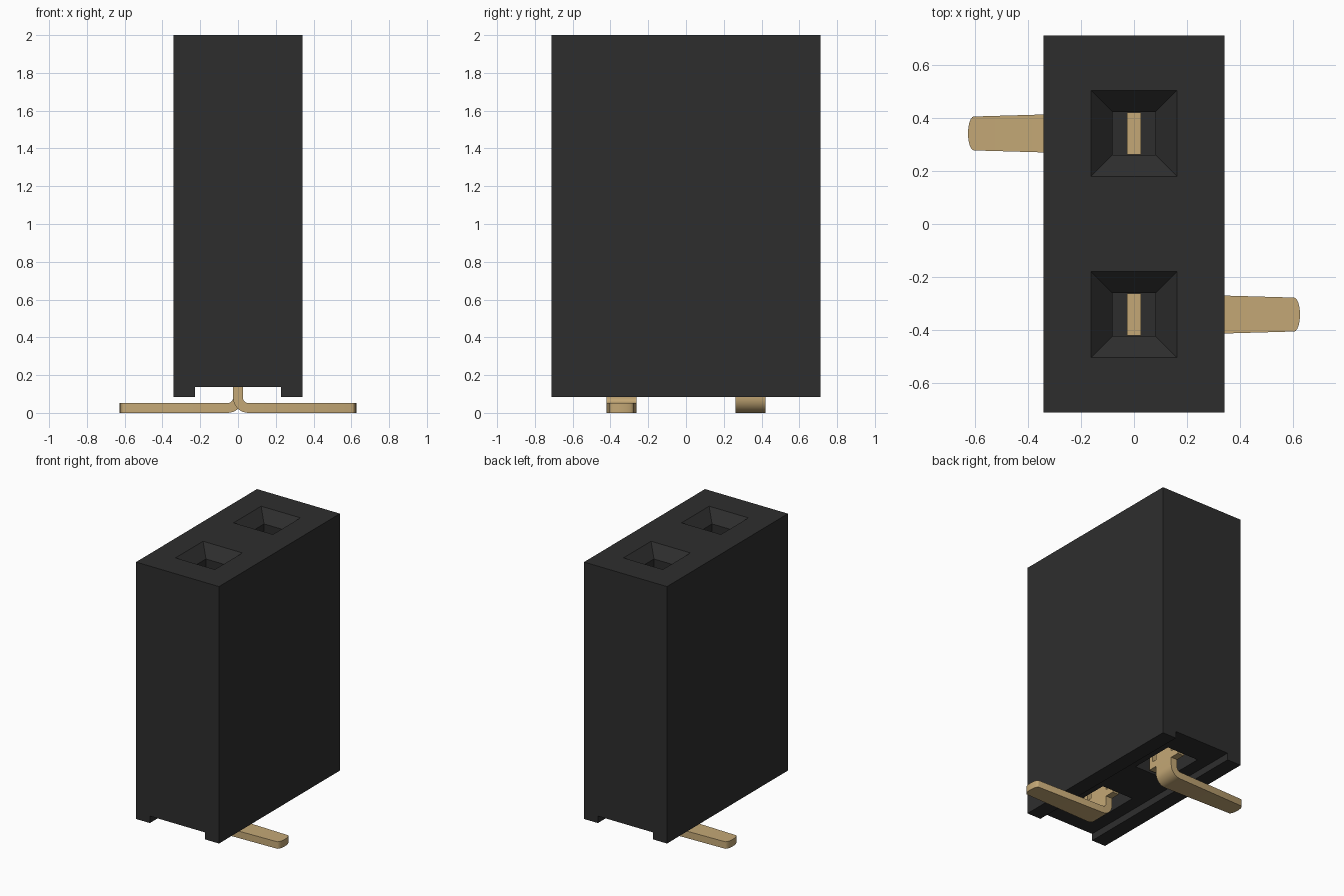
import bpy, bmesh, math
from mathutils import Matrix, Vector

if "Cube" in bpy.data.objects:
    bpy.data.objects.remove(bpy.data.objects["Cube"], do_unlink=True)


def material(name, rgb):
    mat = bpy.data.materials.new(name)
    mat.use_nodes = True
    mat.diffuse_color = (*rgb, 1)
    bsdf = next(n for n in mat.node_tree.nodes if n.type == 'BSDF_PRINCIPLED')
    bsdf.inputs["Base Color"].default_value = (*rgb, 1)
    return mat


black = material("black_plastic", (0.027, 0.027, 0.027))
gold = material("gold_metal", (0.55, 0.39, 0.18))


def add_object(name, bm, mat):
    bmesh.ops.recalc_face_normals(bm, faces=bm.faces)
    mesh = bpy.data.meshes.new(name)
    bm.to_mesh(mesh)
    bm.free()
    mesh.materials.append(mat)
    obj = bpy.data.objects.new(name, mesh)
    bpy.context.collection.objects.link(obj)
    return obj


def loft(bm, rings):
    """Skin four-cornered rings into a closed solid."""
    loops = [[bm.verts.new(p) for p in ring] for ring in rings]
    for a, b in zip(loops, loops[1:]):
        for i in range(4):
            j = (i + 1) % 4
            bm.faces.new((a[i], a[j], b[j], b[i]))
    bm.faces.new(loops[0])
    bm.faces.new(loops[-1])


def block(bm, sections, y=0):
    """Vertical solid from (half width, half depth, height) sections."""
    signs = ((-1, -1), (1, -1), (1, 1), (-1, 1))
    loft(bm, [[(sx * hx, y + sy * hy, z) for sx, sy in signs]
              for hx, hy, z in sections])


def solid(name, sections, y, mat):
    bm = bmesh.new()
    block(bm, sections, y)
    return add_object(name, bm, mat)


PITCH = 0.342
TOP, BASE, CEILING = 2.0, 0.085, 0.137

# Housing with the open channel underneath
housing = solid("housing", [(0.342, 0.712, BASE), (0.342, 0.712, TOP)], 0, black)
cutters = [solid("channel_cutter", [(0.228, 0.9, 0), (0.228, 0.9, CEILING)], 0, black)]

# Funnel-shaped sockets on top and contact cavities below
for y in (-PITCH, PITCH):
    cutters.append(solid("socket_cutter", [
        (0.082, 0.082, 1.2), (0.082, 0.082, TOP - 0.08),
        (0.162, 0.162, TOP), (0.162, 0.162, TOP + 0.1)], y, black))
    cutters.append(solid("cavity_cutter", [
        (0.13, 0.17, 0.11), (0.13, 0.17, 0.8)], y, black))

bpy.context.view_layer.objects.active = housing
for cutter in cutters:
    cutter.hide_render = True
    cut = housing.modifiers.new("cut", 'BOOLEAN')
    cut.operation = 'DIFFERENCE'
    cut.solver = 'EXACT'
    cut.object = cutter
    bpy.ops.object.modifier_apply(modifier=cut.name)
    bpy.data.objects.remove(cutter, do_unlink=True)

# Bent terminals: stem, rounded bend, tapered foot with rounded tip
HALF = 0.026
BEND = 0.055


def terminal(name, y, turn):
    bm = bmesh.new()
    path = [(0, 0.2, 0.08, 0)]
    for i in range(9):
        a = math.pi / 2 * i / 8
        path.append((BEND * (1 - math.cos(a)),
                     HALF + BEND * (1 - math.sin(a)), 0.08, a))
    for i in range(7):
        t = math.pi / 2 * i / 6.3
        path.append((0.605 + 0.022 * math.sin(t), HALF,
                     0.064 * math.cos(t), math.pi / 2))
    rings = []
    for x, z, w, a in path:
        n = Vector((math.cos(a), 0, math.sin(a))) * HALF
        c = Vector((x, 0, z))
        rings.append([c - n + Vector((0, -w, 0)), c + n + Vector((0, -w, 0)),
                      c + n + Vector((0, w, 0)), c - n + Vector((0, w, 0))])
    loft(bm, rings)
    # Contact blade, cross bar and the two spring prongs in the cavity
    block(bm, [(HALF, 0.08, 0.2), (HALF, 0.08, 1.5)])
    block(bm, [(HALF, 0.15, CEILING + 0.002), (HALF, 0.15, 0.19)])
    for side in (-1, 1):
        block(bm, [(HALF, 0.018, 0.15), (HALF, 0.018, 0.75)], side * 0.132)
    bm.transform(Matrix.Translation((0, y, 0)) @ Matrix.Rotation(turn, 4, 'Z'))
    obj = add_object(name, bm, gold)
    bpy.ops.object.select_all(action='DESELECT')
    obj.select_set(True)
    bpy.context.view_layer.objects.active = obj
    bpy.ops.object.shade_smooth_by_angle(angle=math.radians(30))


terminal("front_terminal", -PITCH, 0)
terminal("back_terminal", PITCH, math.pi)
